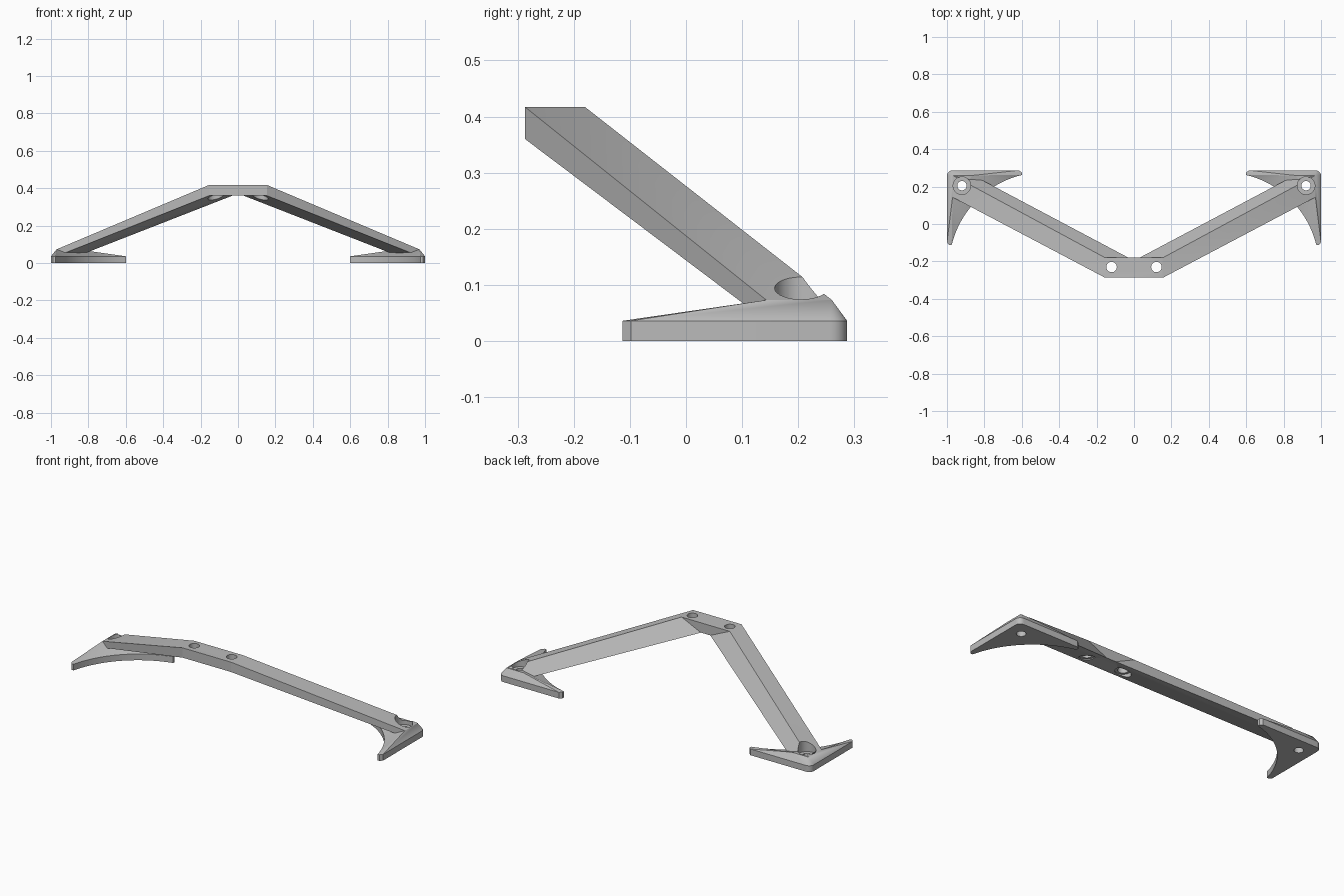
import bpy, bmesh
from math import cos, sin, pi, atan2, sqrt

if "Cube" in bpy.data.objects:
    bpy.data.objects.remove(bpy.data.objects["Cube"])

grey = bpy.data.materials.new("plain_grey")
grey.use_nodes = True
COLOUR = (0.5, 0.5, 0.5, 1)
grey.diffuse_color = COLOUR
grey.node_tree.nodes["Principled BSDF"].inputs["Base Color"].default_value = COLOUR

EDGE_Z, TOP_Z = 0.036, 0.073      # foot slab and foot crown heights
BACK = 0.287                      # depth of the outer edges


def make(name, verts, faces):
    """Mesh object with outward normals."""
    mesh = bpy.data.meshes.new(name)
    mesh.from_pydata(verts, [], faces)
    bm = bmesh.new()
    bm.from_mesh(mesh)
    bmesh.ops.recalc_face_normals(bm, faces=bm.faces)
    bm.to_mesh(mesh)
    bm.free()
    mesh.materials.append(grey)
    obj = bpy.data.objects.new(name, mesh)
    bpy.context.collection.objects.link(obj)
    return obj


def stepped_cutter(name, x, y, profile, n=40):
    """Stepped round cutter from (radius, height) pairs."""
    verts = [(x + r * cos(2 * pi * i / n), y + r * sin(2 * pi * i / n), z)
             for r, z in profile for i in range(n)]
    faces = [(k * n + i, k * n + (i + 1) % n, (k + 1) * n + (i + 1) % n, (k + 1) * n + i)
             for k in range(len(profile) - 1) for i in range(n)]
    faces += [tuple(range(n)), tuple(range((len(profile) - 1) * n, len(profile) * n))]
    obj = make(name, verts, faces)
    obj.hide_render = True
    return obj


def finish(obj, cutters):
    """Cut the holes, then shade."""
    bpy.ops.object.select_all(action='DESELECT')
    bpy.context.view_layer.objects.active = obj
    obj.select_set(True)
    for c in cutters:
        mod = obj.modifiers.new("hole", 'BOOLEAN')
        mod.operation, mod.solver, mod.object = 'DIFFERENCE', 'EXACT', c
        bpy.ops.object.modifier_apply(modifier=mod.name)
    bpy.ops.object.shade_smooth_by_angle(angle=0.4)


def foot(name, side):
    """Corner bracket; u and v run inward from the outer corner."""
    c, r0, n = 0.52, 0.025, 20
    radius = sqrt((0.4 - c) ** 2 + (r0 - c) ** 2)
    a0, a1 = atan2(r0 - c, 0.4 - c), atan2(0.4 - c, r0 - c) - 2 * pi
    if a1 < a0 - pi:
        a1 += 2 * pi
    arc = [(c + radius * cos(a0 + (a1 - a0) * i / n),
            c + radius * sin(a0 + (a1 - a0) * i / n)) for i in range(n + 1)]
    # blunt tips and the rounded outer corner
    m, cr = 6, 0.03
    corner = [(cr - cr * cos(pi / 2 * i / m), cr - cr * sin(pi / 2 * i / m)) for i in range(m + 1)]
    ring = arc + [(0.012, 0.4), (0, 0.385)] + corner + [(0.385, 0), (0.4, 0.012)]
    crown = [(0.14, 0.027), (0.03, 0.027), (0.03, 0.144)]
    k = len(ring)

    def place(p, z):
        return (side * (1 - p[0]), BACK - p[1], z)

    verts = [place(p, z) for z in (0, EDGE_Z) for p in ring] + [place(p, TOP_Z) for p in crown]
    p1, p2, p3 = 2 * k, 2 * k + 1, 2 * k + 2
    faces = [tuple(range(k)), (p1, p2, p3)]
    faces += [(i, (i + 1) % k, k + (i + 1) % k, k + i) for i in range(k)]
    # sloping top: fans to the three crown corners
    first, last = n + 3, n + 3 + m
    for i in range(k):
        if i < n // 2 or i > last:
            apex = p1
        elif i < first:
            apex = p3
        else:
            apex = p2
        if i == last:
            faces.append((k + i, k + i + 1, p1, p2))
        elif i == first - 1:
            faces.append((k + i, k + i + 1, p2, p3))
        else:
            faces.append((k + i, k + (i + 1) % k, apex))
    faces.append((k + n // 2, p3, p1))
    return make(name, verts, faces)


# Bent bar: four-cornered sections at each foot and at both bends
inner = [(0.155, -BACK, 0.417), (0.155, -0.18, 0.417), (0.03, -0.18, 0.36), (0.155, -BACK, 0.36)]
outer = [(0.97, 0.143, TOP_Z), (0.97, 0.26, TOP_Z), (0.86, 0.26, EDGE_Z), (0.97, 0.143, EDGE_Z)]
flip = lambda sec: [(-x, y, z) for x, y, z in sec]
sections = [flip(outer), flip(inner), inner, outer]
bar_faces = [(s * 4 + i, s * 4 + (i + 1) % 4, s * 4 + 4 + (i + 1) % 4, s * 4 + 4 + i)
             for s in range(3) for i in range(4)]
bar = make("bent_bar", sum(sections, []), bar_faces + [(0, 1, 2, 3), (12, 13, 14, 15)])

# Screw holes: recessed from above in the feet, from below in the middle
foot_hole = [(0.025, -0.1), (0.025, 0.05), (0.047, 0.05), (0.047, 0.3)]
middle_hole = [(0.042, 0.2), (0.042, 0.365), (0.028, 0.365), (0.028, 0.6)]
cutters = []
for side, label in ((1, "left"), (-1, "right")):
    hole = stepped_cutter(label + "_foot_hole_cutter", side * 0.92, 0.205, foot_hole)
    mid = stepped_cutter(label + "_middle_hole_cutter", side * 0.12, -0.23, middle_hole)
    finish(foot(label + "_foot", side), [hole])
    cutters += [hole, mid]
finish(bar, cutters)
for c in cutters:
    bpy.data.objects.remove(c)
